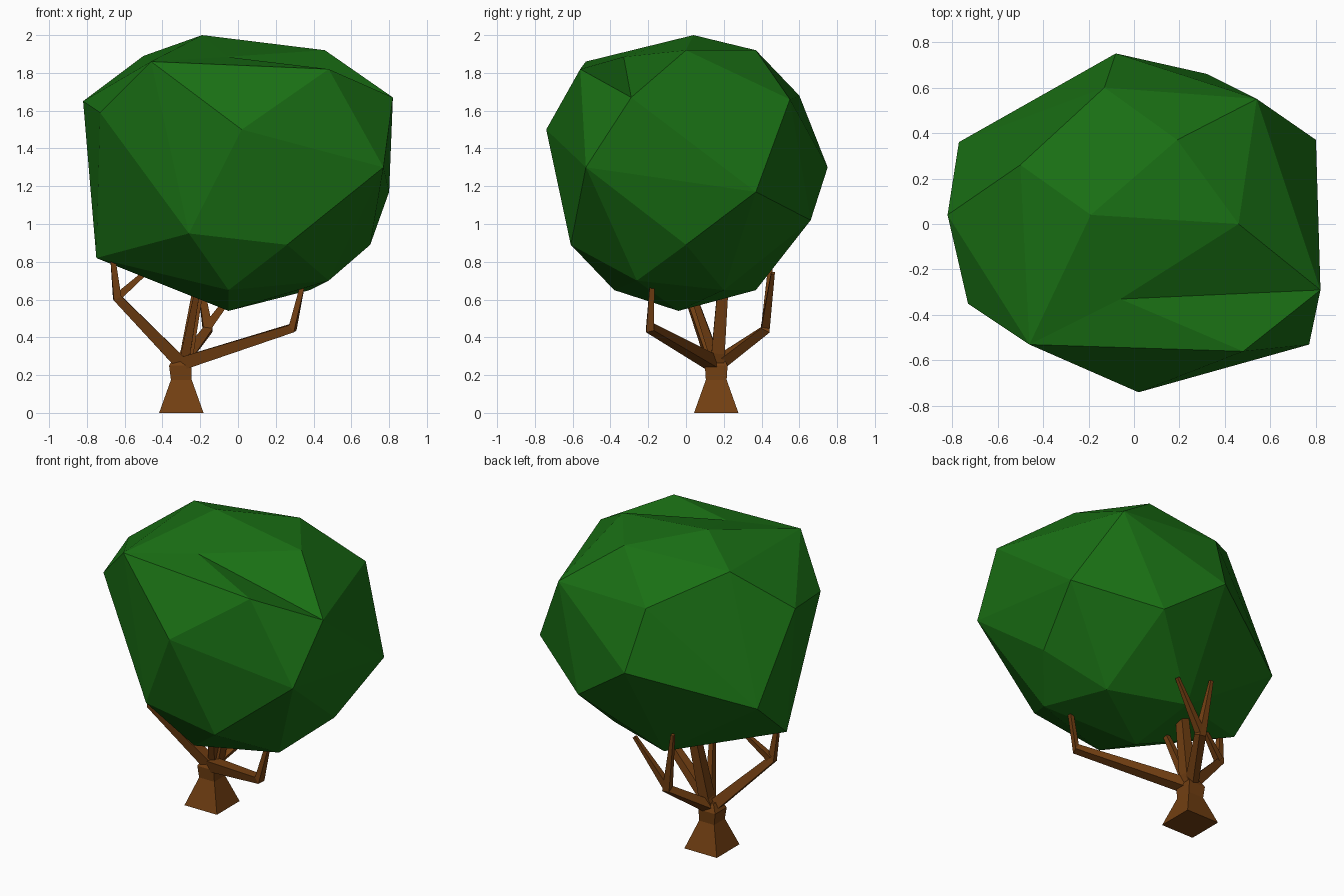
import bpy, bmesh
from mathutils import Vector

if "Cube" in bpy.data.objects:
    bpy.data.objects.remove(bpy.data.objects["Cube"])


def material(name, color):
    m = bpy.data.materials.new(name)
    m.diffuse_color = (*color, 1)
    m.use_nodes = True
    m.node_tree.nodes["Principled BSDF"].inputs["Base Color"].default_value = m.diffuse_color
    return m


def finish(bm, name, mat):
    bmesh.ops.recalc_face_normals(bm, faces=bm.faces)
    me = bpy.data.meshes.new(name)
    bm.to_mesh(me)
    bm.free()
    ob = bpy.data.objects.new(name, me)
    bpy.context.collection.objects.link(ob)
    me.materials.append(mat)
    return ob


green = material("leaves", (0.01, 0.16, 0.007))
brown = material("bark", (0.17, 0.05, 0.006))


def limb(name, path, widths, up=False):
    """Four-sided tapered tube along a path; up=True keeps the rings level."""
    pts = [Vector(p) for p in path]
    bm = bmesh.new()
    rings = []
    for i, (p, w) in enumerate(zip(pts, widths)):
        d = Vector((0, 0, 1)) if up else (
            pts[min(i + 1, len(pts) - 1)] - pts[max(i - 1, 0)]).normalized()
        side = Vector((0, 1, 0)).cross(d).normalized()
        other = d.cross(side)
        rings.append([bm.verts.new(p + (side * a + other * b) * w / 2)
                      for a, b in ((-1, -1), (1, -1), (1, 1), (-1, 1))])
    for lo, hi in zip(rings, rings[1:]):
        for k in range(4):
            n = (k + 1) % 4
            bm.faces.new((lo[k], lo[n], hi[n], hi[k]))
    bm.faces.new(rings[0])
    bm.faces.new(rings[-1])
    return finish(bm, name, brown)


# Canopy: irregular low-poly hull
rim = [(-.19, .04, 2), (.46, 0, 1.92), (.82, -.29, 1.67),
       (.48, -.56, 1.82), (-.46, -.53, 1.86)]          # border of the top dent
rest = [(-.5, .26, 1.89), (.19, .37, 1.92), (.02, -.74, 1.5), (.77, -.53, 1.3),
        (-.82, .04, 1.65), (-.73, -.35, 1.59), (.8, .37, 1.17), (.7, 0, .89),
        (-.26, -.58, .95), (.26, -.61, .89), (.48, -.26, .7), (.38, .2, .65),
        (-.1, .37, .65), (-.05, -.38, .65), (-.05, -.04, .54), (-.75, .03, .82),
        (-.77, .36, 1.1), (-.08, .75, 1.3), (.32, .66, 1.02), (.54, .55, 1.66),
        (-.13, .6, 1.68)]
bm = bmesh.new()
rv = [bm.verts.new(p) for p in rim]
for p in rest:
    bm.verts.new(p)
bmesh.ops.convex_hull(bm, input=bm.verts)
# Top dent: fan the rim patch around an inner point
patch = [f for f in bm.faces if all(v in rv for v in f.verts)]
if len(patch) == 3:
    bmesh.ops.delete(bm, geom=patch, context='FACES')
    c = bm.verts.new((-.06, -.33, 1.885))
    for i in range(5):
        bm.faces.new((rv[i], rv[(i + 1) % 5], c))
finish(bm, "canopy", green)

# Trunk with flared base
limb("trunk", [(-.3, .16, 0), (-.3, .16, .175), (-.305, .16, .25), (-.3, .16, .3)],
     [.235, .11, .12, .07], up=True)

# Main branches and their forks
limb("leader", [(-.3, .16, .24), (-.27, .17, .32), (-.2, .2, .72)], [.08, .07, .055])
limb("right_branch", [(-.3, .15, .26), (.29, -.19, .45), (.34, -.18, .67)],
     [.07, .045, .025])
limb("left_branch", [(-.3, .15, .26), (-.64, .02, .61), (-.665, 0, .84)],
     [.07, .045, .025])
limb("left_fork", [(-.63, .03, .62), (-.46, .08, .77)], [.04, .022])
limb("back_branch", [(-.3, .17, .26), (-.16, .42, .44), (-.22, .45, .82)],
     [.06, .05, .02])
limb("back_fork", [(-.165, .42, .45), (.05, .46, .74)], [.045, .02])
limb("front_fork", [(-.28, .15, .3), (-.22, .04, .62)], [.05, .03])
